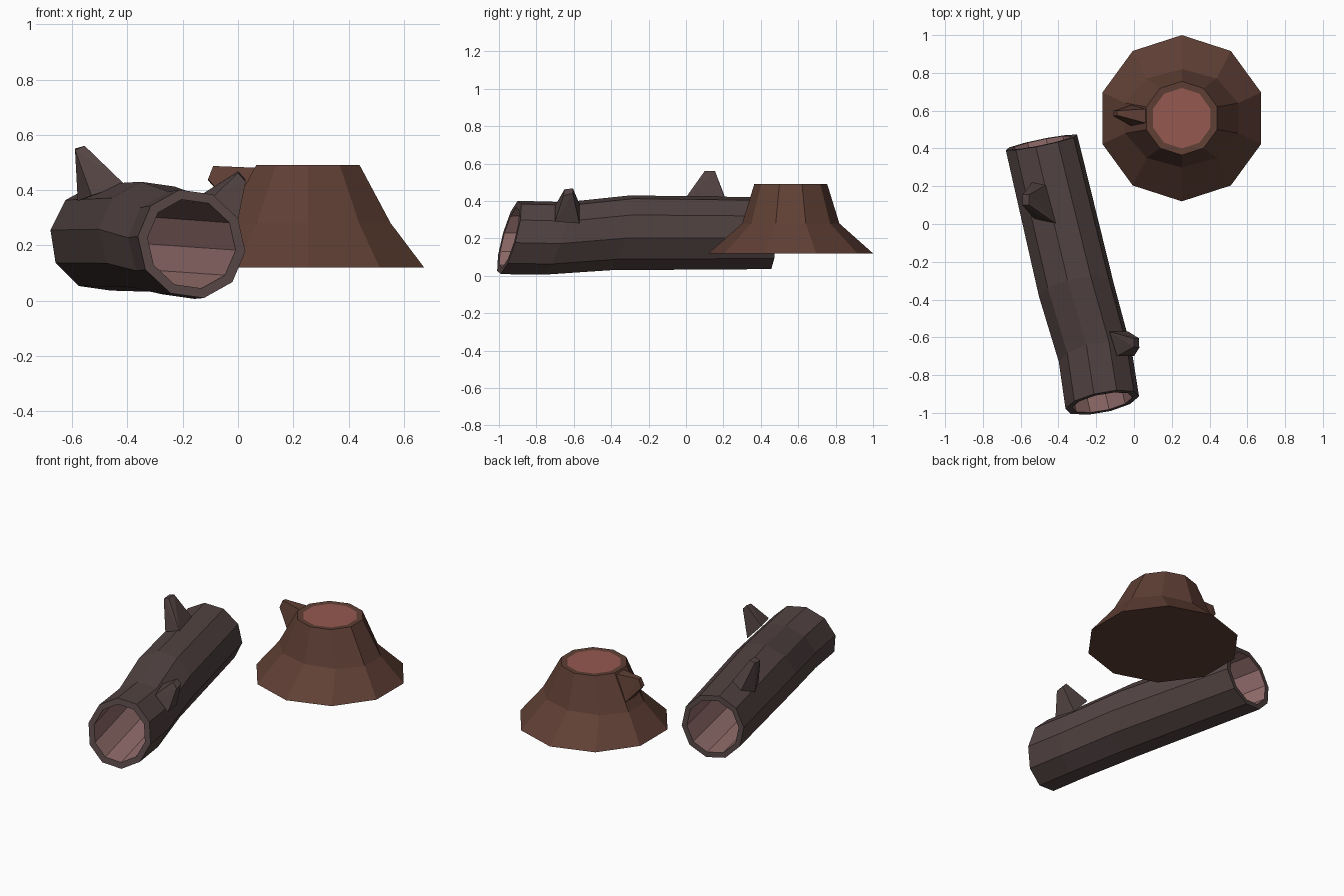
import bpy, bmesh
from math import sin, cos, radians
from mathutils import Vector

if "Cube" in bpy.data.objects:
    bpy.data.objects.remove(bpy.data.objects["Cube"])

SIDES = 10


def material(name, rgb):
    m = bpy.data.materials.new(name)
    m.diffuse_color = (*rgb, 1)
    m.use_nodes = True
    m.node_tree.nodes["Principled BSDF"].inputs["Base Color"].default_value = m.diffuse_color
    return m


dark_bark = material("dark_bark", (0.085, 0.056, 0.055))
inner_wood = material("inner_wood", (0.29, 0.155, 0.15))
brown_bark = material("brown_bark", (0.115, 0.05, 0.035))
cut_wood = material("cut_wood", (0.30, 0.10, 0.08))


def finish(bm, name, *mats):
    bmesh.ops.recalc_face_normals(bm, faces=bm.faces)
    me = bpy.data.meshes.new(name)
    bm.to_mesh(me)
    bm.free()
    for m in mats:
        me.materials.append(m)
    ob = bpy.data.objects.new(name, me)
    bpy.context.collection.objects.link(ob)
    return ob


def bridge(bm, a, b, mat=0):
    for i in range(SIDES):
        j = (i + 1) % SIDES
        bm.faces.new((a[i], a[j], b[j], b[i])).material_index = mat


# Fallen hollow log: tilted rings along a bent axis, straight bore inside
U, D, Z = Vector((0.98, 0.2, 0)), Vector((-0.2, 0.98, 0)), Vector((0, 0, 1))


def log_ring(bm, centre, r, lean):
    ring = []
    for i in range(SIDES):
        a = radians(100 + 36 * i)
        ring.append(bm.verts.new(Vector(centre) + r * (U * cos(a) + (Z + D * lean) * sin(a))))
    return ring


front, back = (-0.168, -0.945, 0.205), (-0.49, 0.432, 0.228)
bm = bmesh.new()
rings = [log_ring(bm, *p) for p in (
    (front, 0.199, 0.27),
    ((-0.205, -0.70, 0.20), 0.197, 0.35),
    ((-0.305, -0.35, 0.23), 0.203, 0.30),
    (back, 0.195, -0.09),
    (back, 0.163, -0.09),
    (front, 0.163, 0.27))]
for k in range(6):
    bridge(bm, rings[k], rings[(k + 1) % 6], 1 if k == 4 else 0)
finish(bm, "hollow_log", dark_bark, inner_wood)

# Tree stump: three rings, base cap, inset cut face
CX, CY = 0.253, 0.56


def stump_ring(bm, rx, ry, z):
    return [bm.verts.new((CX + rx * cos(radians(18 + 36 * i)),
                          CY + ry * sin(radians(18 + 36 * i)), z)) for i in range(SIDES)]


bm = bmesh.new()
rings = [stump_ring(bm, *p) for p in (
    (0.442, 0.44, 0.12), (0.315, 0.26, 0.28), (0.197, 0.195, 0.49), (0.16, 0.16, 0.488))]
for a, b in zip(rings, rings[1:]):
    bridge(bm, a, b)
bm.faces.new(rings[0])
bm.faces.new(rings[-1]).material_index = 1
finish(bm, "tree_stump", brown_bark, cut_wood)


# Broken branches: tapered hulls from a buried root to a small tip
def branch(name, mat, points):
    bm = bmesh.new()
    for p in points:
        bm.verts.new(p)
    bmesh.ops.convex_hull(bm, input=bm.verts)
    bmesh.ops.dissolve_limit(bm, angle_limit=radians(4), verts=bm.verts, edges=bm.edges)
    finish(bm, name, mat)


branch("log_branch_back", dark_bark, (
    (-0.58, 0.14, 0.36), (-0.54, 0.22, 0.39), (-0.46, 0.21, 0.41),
    (-0.41, 0.0, 0.42), (-0.53, 0.03, 0.38),
    (-0.59, 0.10, 0.545), (-0.59, 0.155, 0.55), (-0.555, 0.155, 0.56), (-0.555, 0.10, 0.56)))
branch("log_branch_front", dark_bark, (
    (-0.13, -0.57, 0.385), (-0.03, -0.57, 0.28), (0.0, -0.70, 0.29), (-0.09, -0.70, 0.375),
    (0.0, -0.605, 0.468), (0.0, -0.65, 0.462), (0.028, -0.655, 0.43), (0.026, -0.605, 0.44)))
branch("stump_branch", brown_bark, (
    (0.08, 0.53, 0.48), (0.08, 0.61, 0.48), (0.0, 0.635, 0.31), (0.02, 0.50, 0.29),
    (-0.09, 0.575, 0.487), (-0.09, 0.60, 0.485), (-0.108, 0.60, 0.435),
    (-0.108, 0.57, 0.44), (-0.09, 0.585, 0.42)))
